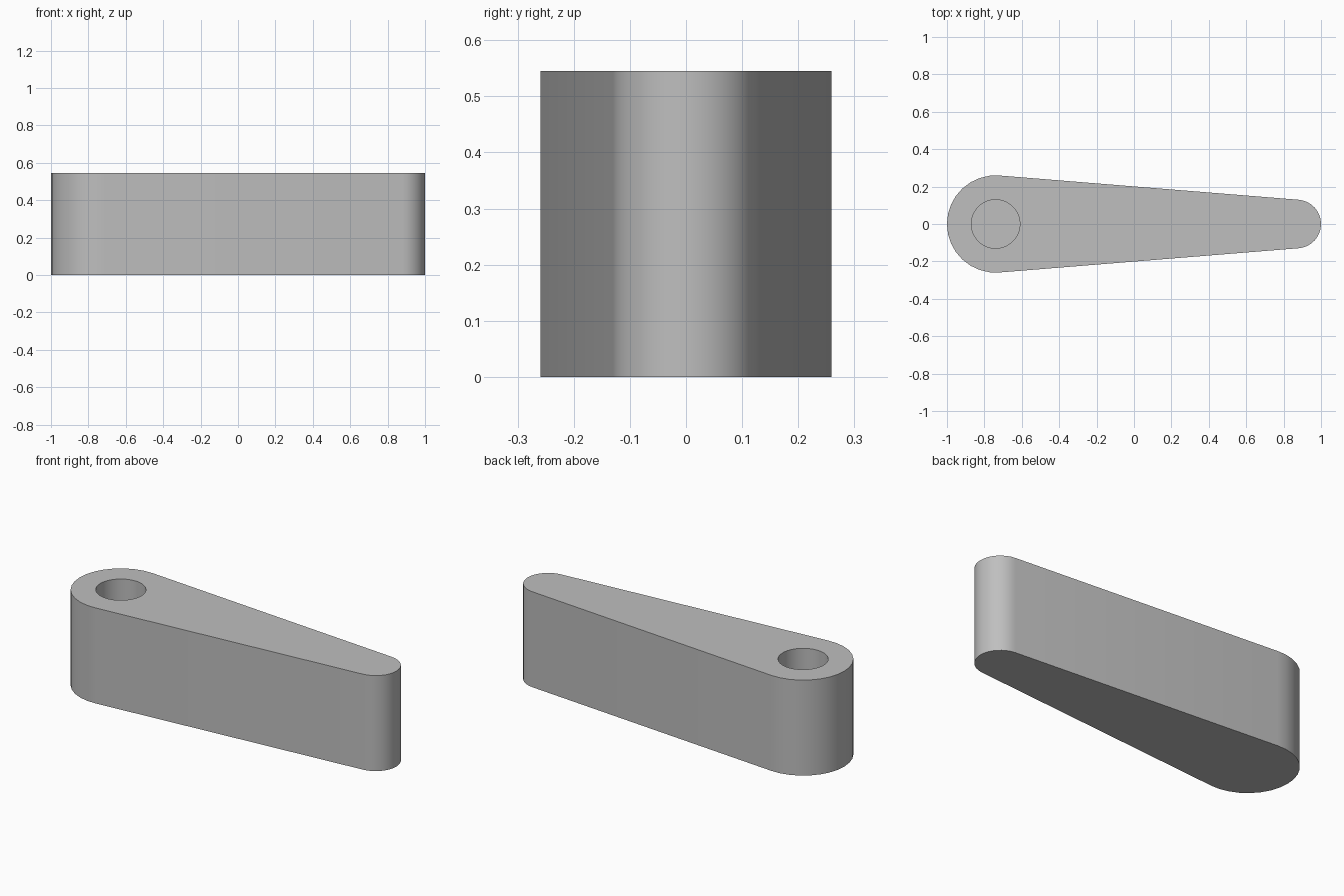
import bpy
import bmesh
from math import asin, cos, sin, pi, radians

default = bpy.data.objects.get("Cube")
if default:
    bpy.data.objects.remove(default, do_unlink=True)

HEIGHT = 0.545
BIG_X, BIG_R = -0.74, 0.26
TIP_X, TIP_R = 0.87, 0.13
HOLE_R, HOLE_DEPTH = 0.13, 0.41

grey = bpy.data.materials.new("plain grey")
grey.use_nodes = True
colour = (0.52, 0.52, 0.52, 1)
grey.diffuse_color = colour
grey.node_tree.nodes["Principled BSDF"].inputs["Base Color"].default_value = colour


def arc(cx, r, start, end, steps):
    angles = [start + (end - start) * i / steps for i in range(steps + 1)]
    return [(cx + r * cos(a), r * sin(a)) for a in angles]


def prism(name, outline, bottom, top):
    bm = bmesh.new()
    base = bm.faces.new([bm.verts.new((x, y, bottom)) for x, y in outline])
    grown = bmesh.ops.extrude_face_region(bm, geom=[base], use_keep_orig=True)
    verts = [v for v in grown["geom"] if isinstance(v, bmesh.types.BMVert)]
    bmesh.ops.translate(bm, verts=verts, vec=(0, 0, top - bottom))
    bmesh.ops.recalc_face_normals(bm, faces=bm.faces)
    mesh = bpy.data.meshes.new(name)
    bm.to_mesh(mesh)
    bm.free()
    mesh.materials.append(grey)
    obj = bpy.data.objects.new(name, mesh)
    bpy.context.collection.objects.link(obj)
    return obj


# Tapered arm: two round ends joined by their common tangents
tangent = pi / 2 - asin((BIG_R - TIP_R) / (TIP_X - BIG_X))
outline = (arc(TIP_X, TIP_R, -tangent, tangent, 16)
           + arc(BIG_X, BIG_R, tangent, 2 * pi - tangent, 16))
arm = prism("lever_arm", outline, 0, HEIGHT)

# Blind round hole in the wide end
cutter = prism("hole_cutter", arc(BIG_X, HOLE_R, 0, 2 * pi, 48)[:-1],
               HEIGHT - HOLE_DEPTH, HEIGHT + 0.1)
cutter.hide_render = True
cut = arm.modifiers.new("hole", 'BOOLEAN')
cut.operation = 'DIFFERENCE'
cut.solver = 'EXACT'
cut.object = cutter

bpy.ops.object.select_all(action='DESELECT')
arm.select_set(True)
bpy.context.view_layer.objects.active = arm
bpy.ops.object.modifier_apply(modifier=cut.name)
bpy.data.objects.remove(cutter, do_unlink=True)
bpy.ops.object.shade_smooth_by_angle(angle=radians(30))
